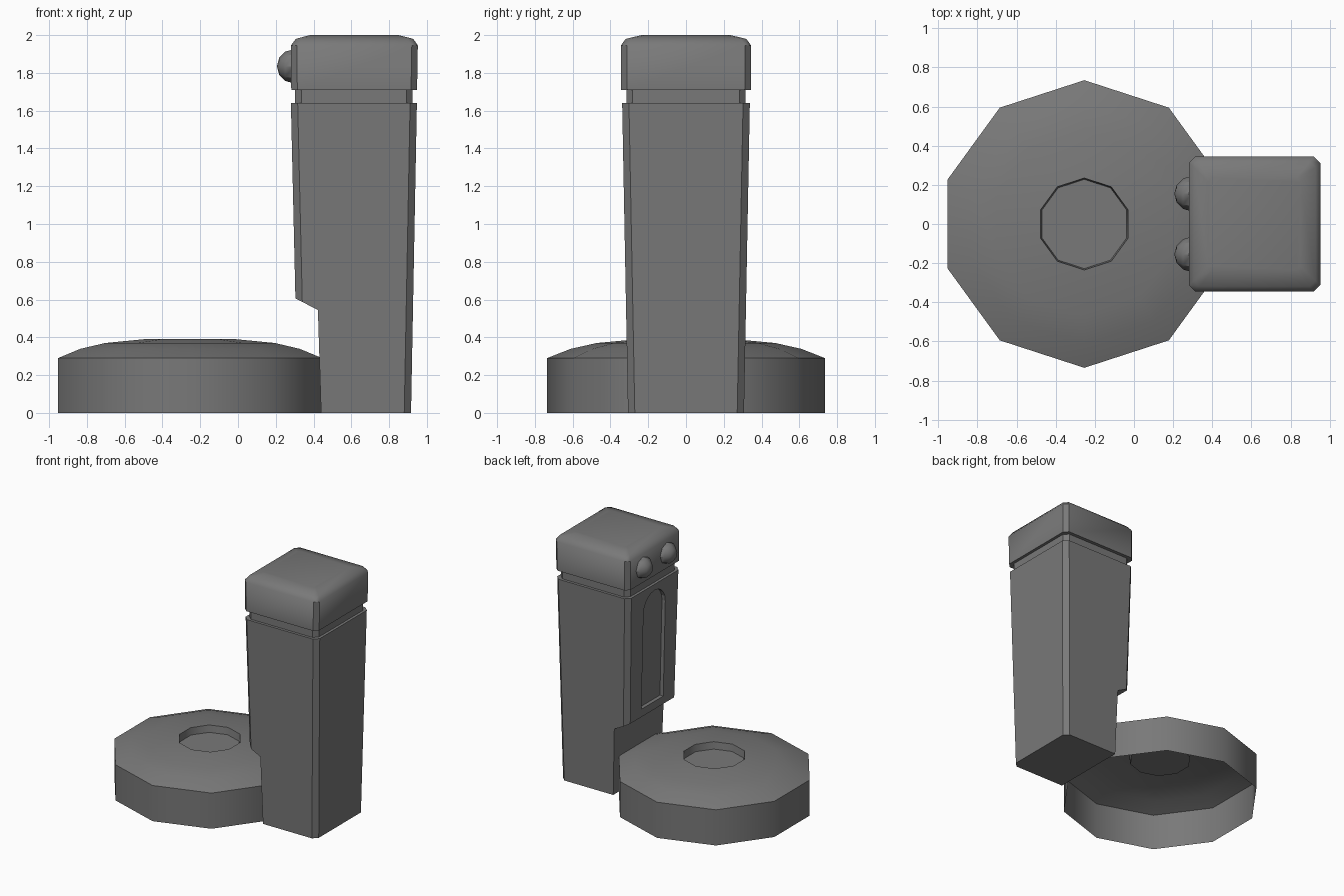
import bpy, bmesh, math

cube = bpy.data.objects.get("Cube")
if cube:
    bpy.data.objects.remove(cube, do_unlink=True)

grey = bpy.data.materials.new("dark grey")
grey.use_nodes = True
grey.diffuse_color = (0.19, 0.19, 0.19, 1)
grey.node_tree.nodes["Principled BSDF"].inputs["Base Color"].default_value = grey.diffuse_color


def finish(name, bm, smooth=True):
    mesh = bpy.data.meshes.new(name)
    bm.to_mesh(mesh)
    bm.free()
    mesh.materials.append(grey)
    obj = bpy.data.objects.new(name, mesh)
    bpy.context.collection.objects.link(obj)
    bpy.ops.object.select_all(action='DESELECT')
    obj.select_set(True)
    bpy.context.view_layer.objects.active = obj
    if smooth:
        bpy.ops.object.shade_smooth_by_angle(angle=math.radians(40))
    return obj


def loft(name, rings, bottom=True, smooth=True, fix=False):
    """Skin counter-clockwise rings from the bottom up and close the ends."""
    bm = bmesh.new()
    loops = [[bm.verts.new(p) for p in ring] for ring in rings]
    n = len(loops[0])
    for a, b in zip(loops, loops[1:]):
        for i in range(n):
            j = (i + 1) % n
            bm.faces.new((a[i], a[j], b[j], b[i]))
    bm.faces.new(loops[-1])
    if bottom:
        bm.faces.new(loops[0][::-1])
    if fix:
        bmesh.ops.recalc_face_normals(bm, faces=bm.faces)
    return finish(name, bm, smooth)


def chamfered(x0, x1, y, z, c):
    """Rectangle with cut corners."""
    return [(x0 + c, -y, z), (x1 - c, -y, z), (x1, c - y, z), (x1, y - c, z),
            (x1 - c, y, z), (x0 + c, y, z), (x0, y - c, z), (x0, c - y, z)]


def decagon(r, z):
    angles = [math.pi / 2 + i * math.pi / 5 for i in range(10)]
    return [(-0.254 + r * math.cos(a), r * math.sin(a), z) for a in angles]


def cut(target, cutter):
    mod = target.modifiers.new("cut", 'BOOLEAN')
    mod.operation = 'DIFFERENCE'
    mod.solver = 'EXACT'
    mod.object = cutter
    bpy.context.view_layer.objects.active = target
    bpy.ops.object.modifier_apply(modifier=mod.name)
    bpy.data.objects.remove(cutter, do_unlink=True)


# Domed base: open underneath, with a shallow round recess on top
profile = [(0.735, 0), (0.735, 0.29), (0.611, 0.339), (0.472, 0.37),
           (0.235, 0.392), (0.228, 0.335)]
loft("domed_base", [decagon(r, z) for r, z in profile], bottom=False)

# Tapered column
column = loft("column", [chamfered(0.318, 0.916, 0.307, 0, 0.036),
                         chamfered(0.28, 0.947, 0.338, 1.64, 0.036)], smooth=False)

# Step cut out of the column foot above the base
step = [(0.1, 0.71), (0.423, 0.545), (0.443, -0.1), (0.1, -0.1)]
cut(column, loft("step_cutter", [[(x, y, z) for x, z in step] for y in (-0.6, 0.6)],
                 smooth=False, fix=True))

# Arched recess on the column face, following its slope
arch = [(-0.14, 0.67), (0.14, 0.67)]
arch += [(0.14 * math.cos(a), 1.45 + 0.14 * math.sin(a))
         for a in (i * math.pi / 10 for i in range(11))]
cut(column, loft("arch_cutter",
                 [[(0.318 - 0.0232 * z + d, y, z) for y, z in arch] for d in (-0.1, 0.03)],
                 smooth=False, fix=True))

# Narrow neck between column and head
loft("neck", [chamfered(0.302, 0.925, 0.316, z, 0.034) for z in (1.63, 1.72)], smooth=False)

# Head with rounded top edge
loft("head", [chamfered(0.282, 0.948, 0.343, 1.71, 0.032),
              chamfered(0.28, 0.952, 0.345, 1.945, 0.032),
              chamfered(0.306, 0.928, 0.319, 1.98, 0.03),
              chamfered(0.38, 0.85, 0.235, 2.0, 0.02)])

# Pair of faceted round eyes
for side, y in (("left", 0.155), ("right", -0.155)):
    bm = bmesh.new()
    bmesh.ops.create_uvsphere(bm, u_segments=8, v_segments=6, radius=0.09)
    eye = finish(side + "_eye", bm)
    eye.rotation_euler = (0, math.pi / 2, 0)
    eye.location = (0.296, y, 1.835)
    eye.data.shade_smooth()
